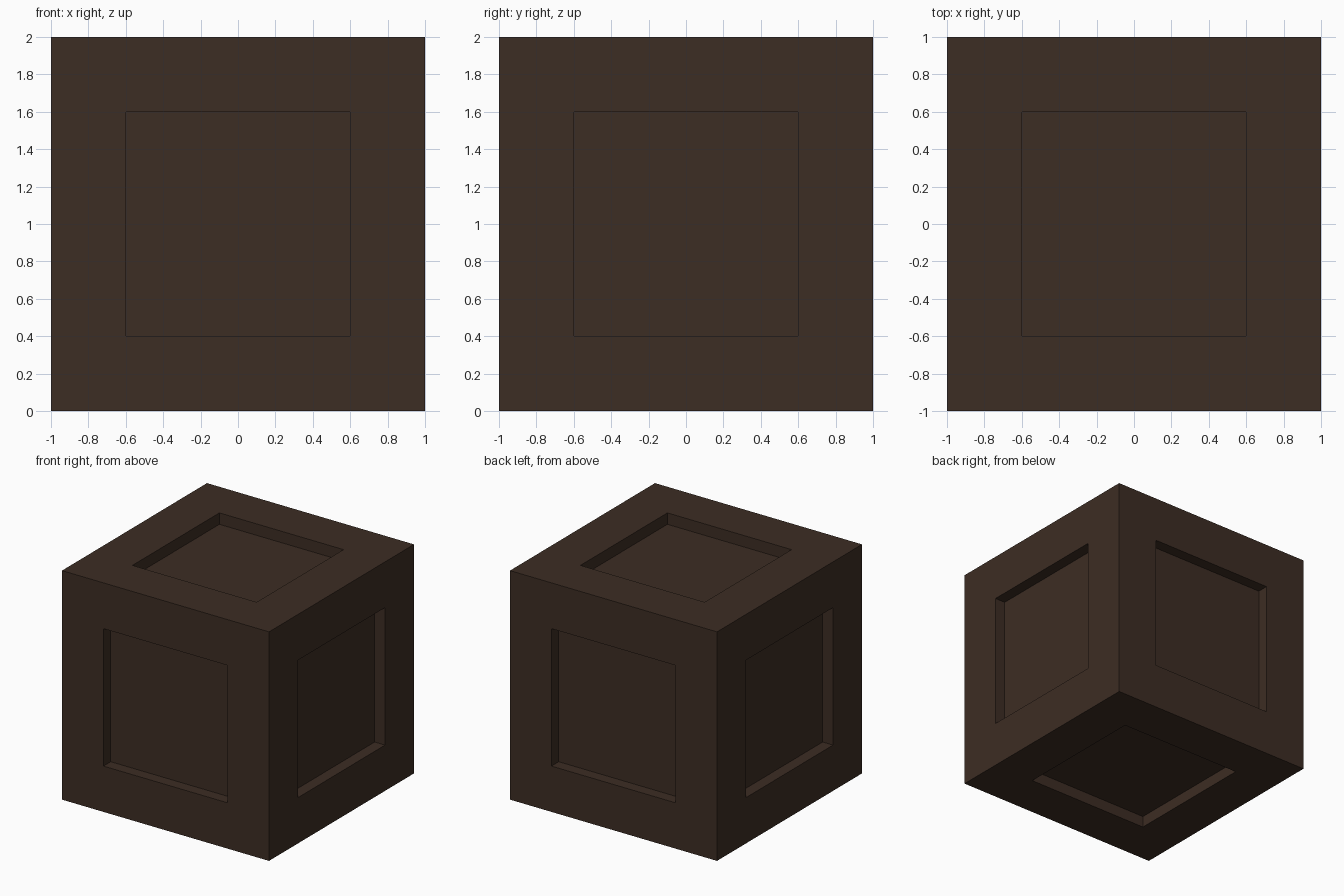
import bpy, bmesh

if "Cube" in bpy.data.objects:
    bpy.data.objects.remove(bpy.data.objects["Cube"])

# Dark brown material
mat = bpy.data.materials.new("dark brown")
mat.diffuse_color = (0.046, 0.026, 0.017, 1)
mat.use_nodes = True
mat.node_tree.nodes["Principled BSDF"].inputs["Base Color"].default_value = mat.diffuse_color

# Cube with a square panel recessed into every side
bm = bmesh.new()
bmesh.ops.create_cube(bm, size=2)
sides = bm.faces[:]
bmesh.ops.inset_individual(bm, faces=sides, thickness=0.4, use_even_offset=True)
for panel in sides:
    inward = -panel.normal.copy()
    floor = bmesh.ops.extrude_discrete_faces(bm, faces=[panel])["faces"][0]
    bmesh.ops.translate(bm, verts=floor.verts[:], vec=inward * 0.1)
bmesh.ops.translate(bm, verts=bm.verts[:], vec=(0, 0, 1))
bmesh.ops.recalc_face_normals(bm, faces=bm.faces[:])

mesh = bpy.data.meshes.new("panelled_crate")
bm.to_mesh(mesh)
bm.free()
mesh.materials.append(mat)
crate = bpy.data.objects.new("panelled_crate", mesh)
bpy.context.collection.objects.link(crate)
